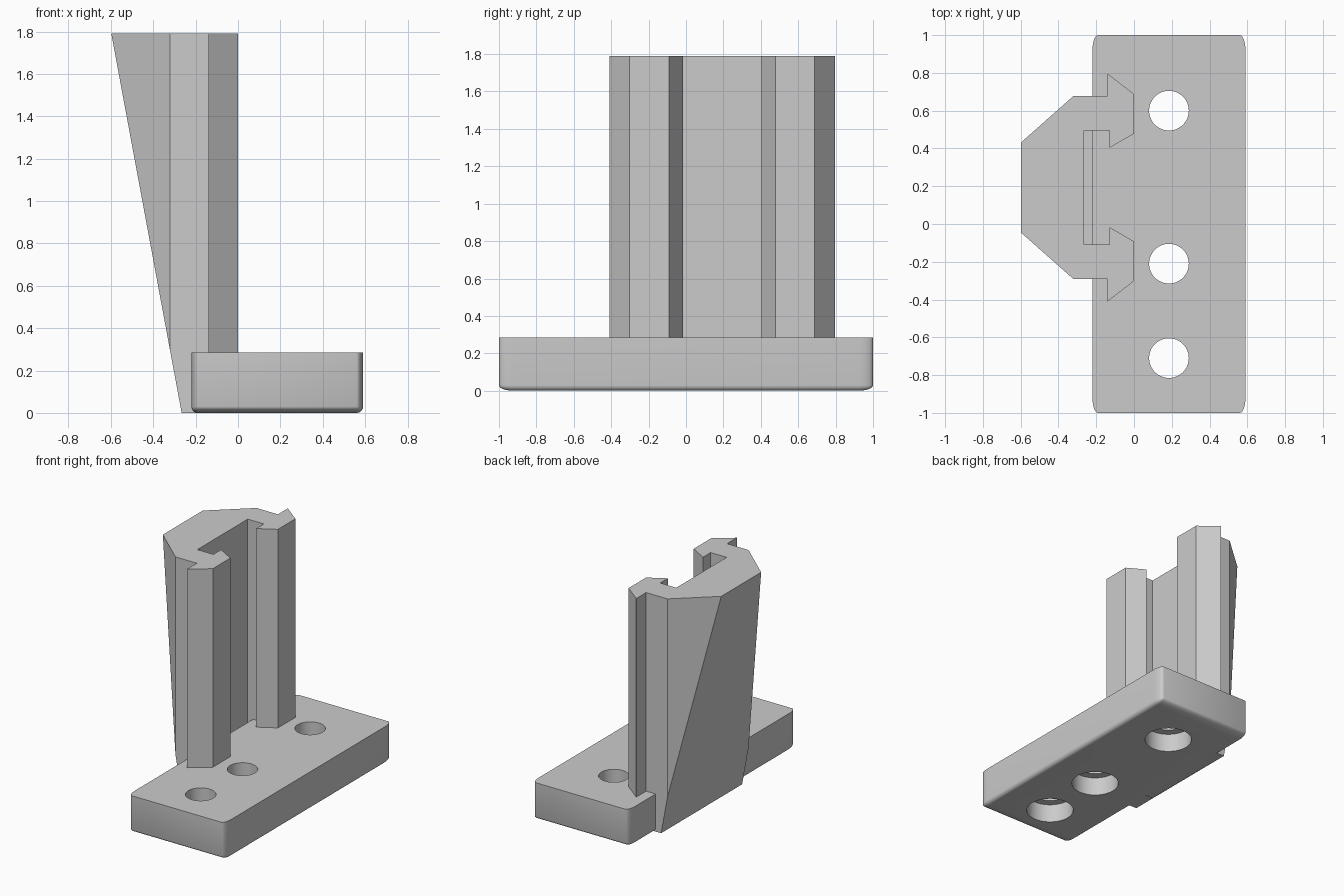
import bpy, bmesh
from mathutils import Vector

cube = bpy.data.objects.get("Cube")
if cube:
    bpy.data.objects.remove(cube, do_unlink=True)

grey = bpy.data.materials.new("plain_grey")
grey.use_nodes = True
grey.diffuse_color = (0.6, 0.6, 0.6, 1)
grey.node_tree.nodes["Principled BSDF"].inputs["Base Color"].default_value = (0.6, 0.6, 0.6, 1)


def make_object(name, bm):
    bmesh.ops.recalc_face_normals(bm, faces=bm.faces[:])
    mesh = bpy.data.meshes.new(name)
    bm.to_mesh(mesh)
    bm.free()
    mesh.materials.append(grey)
    obj = bpy.data.objects.new(name, mesh)
    bpy.context.collection.objects.link(obj)
    return obj


def box(bm, low, high):
    low, high = Vector(low), Vector(high)
    verts = bmesh.ops.create_cube(bm, size=1)["verts"]
    for v in verts:
        v.co = (low + high) / 2 + v.co * (high - low)


def activate(obj):
    bpy.ops.object.select_all(action='DESELECT')
    obj.select_set(True)
    bpy.context.view_layer.objects.active = obj


PLATE_TOP, TOP = 0.285, 1.79
STRETCH = 2.6     # the plate's rounding is stretched along y
MID_Y = 0.193     # symmetry line of the bracket

# Base plate: all edges rounded except the top rim
bm = bmesh.new()
box(bm, (-0.22, -1 / STRETCH, 0), (0.59, 1 / STRETCH, PLATE_TOP))
rounded = [e for e in bm.edges if min(v.co.z for v in e.verts) < 0.01]
bmesh.ops.bevel(bm, geom=rounded, offset=0.03, offset_type='OFFSET',
                segments=6, profile=0.5, affect='EDGES')
bmesh.ops.scale(bm, vec=(1, STRETCH, 1), verts=bm.verts[:])
plate = make_object("base_plate", bm)

# Screw holes: narrow above, wide counterbore below
def drill(y, radius, z_low, z_high):
    bm = bmesh.new()
    bmesh.ops.create_cone(bm, cap_ends=True, segments=48, radius1=radius,
                          radius2=radius, depth=z_high - z_low)
    bmesh.ops.translate(bm, vec=(0.185, y, (z_low + z_high) / 2), verts=bm.verts[:])
    cutter = make_object("hole_cutter", bm)
    cutter.hide_render = True
    mod = plate.modifiers.new("hole", 'BOOLEAN')
    mod.operation, mod.solver, mod.object = 'DIFFERENCE', 'EXACT', cutter
    activate(plate)
    bpy.ops.object.modifier_apply(modifier=mod.name)
    bpy.data.objects.remove(cutter, do_unlink=True)


for y in (0.6, -0.21, -0.71):
    drill(y, 0.105, -0.1, 0.4)
    drill(y, 0.165, -0.1, 0.14)

activate(plate)
bpy.ops.object.shade_smooth_by_angle(angle=0.6)

# Upright bracket: mirrored half outline with dovetail lips and a slot
half = [(-0.6, 0.237), (-0.32, 0.485), (-0.14, 0.485), (-0.14, 0.603),
        (0, 0.495), (0, 0.285), (-0.13, 0.21), (-0.13, 0.302), (-0.265, 0.302)]
outline = half + [(x, -y) for x, y in reversed(half)]
bm = bmesh.new()
face = bm.faces.new([bm.verts.new((x, y + MID_Y, 0)) for x, y in outline])
top = bmesh.ops.extrude_face_region(bm, geom=[face])["geom"]
bmesh.ops.translate(bm, vec=(0, 0, TOP),
                    verts=[g for g in top if isinstance(g, bmesh.types.BMVert)])

# Slanted back, leaning outwards towards the top
lean = Vector((-0.332, 0, TOP))
normal = Vector((-lean.z, 0, lean.x)).normalized()
bmesh.ops.bisect_plane(bm, geom=bm.verts[:] + bm.edges[:] + bm.faces[:],
                       plane_co=(-0.266, 0, 0), plane_no=normal, clear_outer=True)
bmesh.ops.holes_fill(bm, edges=[e for e in bm.edges if e.is_boundary], sides=0)
make_object("upright_bracket", bm)

# Thin floor closing the slot behind the plate
bm = bmesh.new()
box(bm, (-0.265, MID_Y - 0.302, 0.002), (-0.19, MID_Y + 0.302, 0.015))
make_object("slot_floor", bm)
